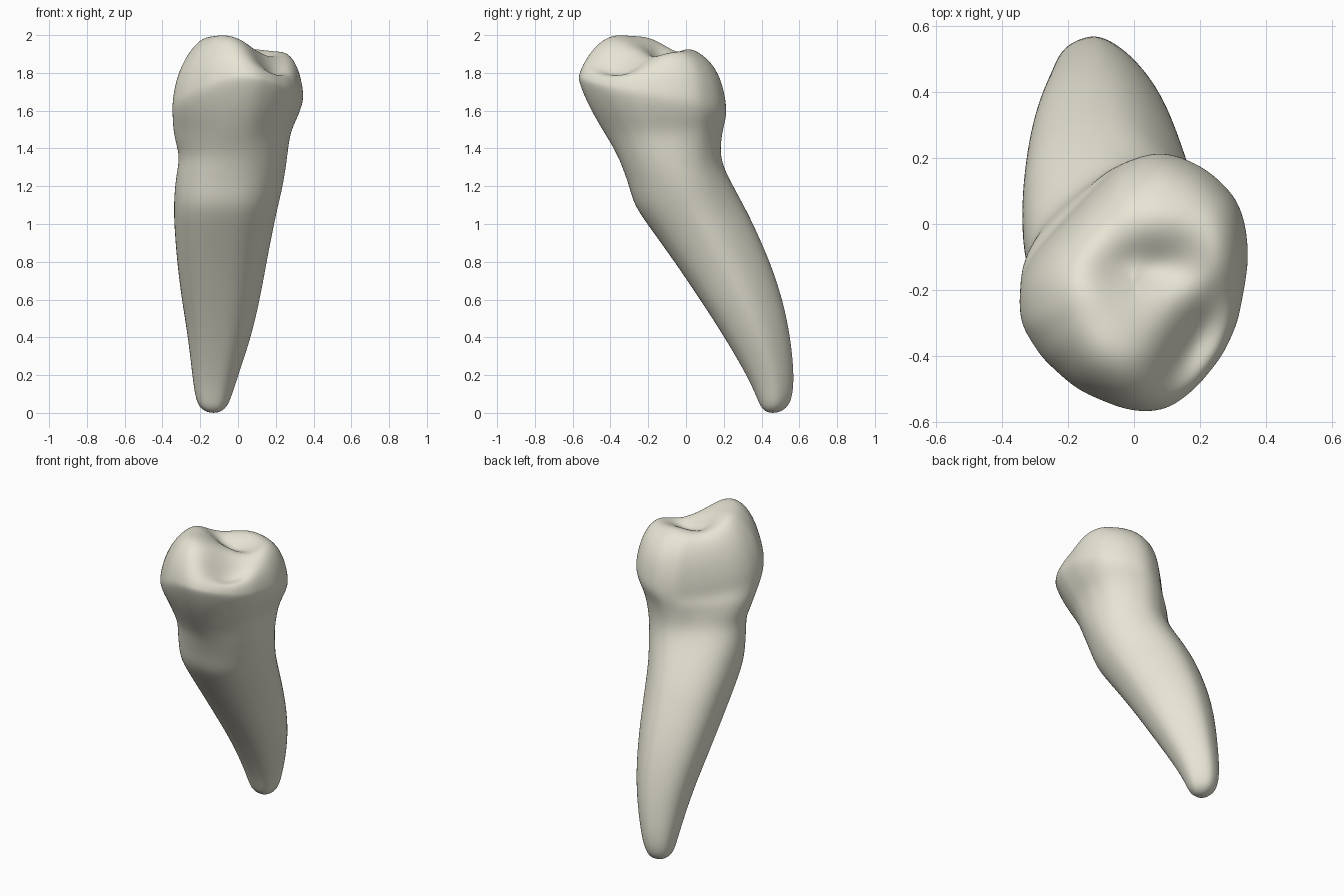
import bpy, bmesh, math

if "Cube" in bpy.data.objects:
    bpy.data.objects.remove(bpy.data.objects["Cube"])

SEG = 40
# Crown outline seen from above, counter-clockwise
CROWN = [(0.345, -0.1), (0.335, 0.0), (0.3, 0.09), (0.2, 0.175), (0.09, 0.215), (0.03, 0.205),
         (-0.05, 0.17), (-0.15, 0.07), (-0.28, -0.07), (-0.32, -0.13), (-0.345, -0.2),
         (-0.34, -0.3), (-0.28, -0.4), (-0.17, -0.5), (-0.05, -0.55), (0.03, -0.57),
         (0.12, -0.55), (0.2, -0.48), (0.27, -0.39), (0.31, -0.3), (0.33, -0.2)]
CX, CY, RX, RY = 0.0, -0.18, 0.345, 0.393
GROW = 1.018  # makes up for the smoothing

# Sections: z, xmin, xmax, ymin, ymax, blend from round root to crown outline
RINGS = [
    (0.004, -0.165, -0.095, 0.425, 0.495, 0),
    (0.03, -0.207, -0.058, 0.395, 0.54, 0),
    (0.09, -0.227, -0.033, 0.372, 0.565, 0),
    (0.2, -0.242, 0.002, 0.322, 0.573, 0),
    (0.4, -0.264, 0.07, 0.205, 0.555, 0),
    (0.6, -0.298, 0.117, 0.075, 0.513, 0),
    (0.8, -0.323, 0.153, -0.06, 0.447, 0),
    (1.0, -0.338, 0.192, -0.205, 0.357, 0),
    (1.1, -0.34, 0.215, -0.275, 0.307, 0.05),
    (1.2, -0.335, 0.24, -0.302, 0.254, 0.18),
    (1.29, -0.322, 0.256, -0.335, 0.209, 0.38),
    (1.36, -0.312, 0.266, -0.365, 0.19, 0.6),
    (1.43, -0.332, 0.274, -0.405, 0.19, 0.8),
    (1.5, -0.346, 0.287, -0.45, 0.2, 0.95)]


def crown_unit(a):
    """Normalised crown outline along direction a."""
    d = (math.cos(a), math.sin(a))
    pts = [((x - CX) / RX, (y - CY) / RY) for x, y in CROWN]
    for p, q in zip(pts, pts[1:] + pts[:1]):
        ex, ey = q[0] - p[0], q[1] - p[1]
        den = d[0] * ey - d[1] * ex
        r = (p[0] * ey - p[1] * ex) / den
        s = (p[0] * d[1] - p[1] * d[0]) / den
        if r > 0 and -1e-6 <= s <= 1 + 1e-6:
            return d[0] * r, d[1] * r
    return d


def bump(x, y, cx, cy, sx, sy, rot=0):
    c, s = math.cos(rot), math.sin(rot)
    u, v = (x - cx) * c + (y - cy) * s, (y - cy) * c - (x - cx) * s
    return math.exp(-(u / sx) ** 2 - (v / sy) ** 2)


def biting_height(x, y):
    """Chewing surface: tall cusp with left ridge, right and back rims, two hollows."""
    return (1.9 + 0.105 * bump(x, y, -0.08, -0.4, 0.19, 0.2)
            + 0.065 * bump(x, y, -0.17, -0.17, 0.12, 0.14)
            + 0.03 * bump(x, y, 0.27, -0.08, 0.08, 0.13)
            + 0.03 * bump(x, y, 0.08, 0.02, 0.15, 0.08)
            - 0.12 * bump(x, y, 0.19, -0.37, 0.18, 0.08, math.radians(60))
            - 0.05 * bump(x, y, 0.04, -0.13, 0.15, 0.065))


def rim_height(a):
    """Height of the widest crown line: high in front, low behind and left."""
    c, s = math.cos(a), math.sin(a)
    return 1.64 + 0.03 * c - 0.06 * s + 0.06 * max(0, -s) ** 4


angles = [2 * math.pi * i / SEG for i in range(SEG)]
shape = [crown_unit(a) for a in angles]
bm = bmesh.new()
loops = []

# Root and neck sections, fuller towards the front left
for z, x0, x1, y0, y1, w in RINGS:
    ring = []
    for a, (ux, uy) in zip(angles, shape):
        c, s = math.cos(a), math.sin(a)
        n = 2.1 - 0.5 * math.cos(a - math.pi / 4)
        k = (abs(c) ** n + abs(s) ** n) ** (-1 / n)
        px, py = c * k * (1 - w) + ux * w, s * k * (1 - w) + uy * w
        ring.append(bm.verts.new(((x0 + x1) / 2 + px * (x1 - x0) / 2,
                                  (y0 + y1) / 2 + py * (y1 - y0) / 2, z)))
    loops.append(ring)

# Crown side: from the neck up to the widest line
neck = [v.co.copy() for v in loops[-1]]
for t in (0.5, 1.0):
    ring = []
    for a, (ux, uy), n in zip(angles, shape, neck):
        e = 1 - (1 - t) ** 1.3
        ring.append(bm.verts.new((n.x + (CX + ux * RX * GROW - n.x) * e,
                                  n.y + (CY + uy * RY * GROW - n.y) * e,
                                  n.z + (rim_height(a) - n.z) * t)))
    loops.append(ring)

# Crown top: rolled edge running into the chewing surface, squarer on the right
for t in (0.99, 0.96, 0.91, 0.84, 0.76, 0.68, 0.6, 0.52, 0.42, 0.32, 0.22, 0.12):
    ring = []
    for a, (ux, uy) in zip(angles, shape):
        p = 5.2 + 2.3 * max(0, math.cos(a))
        f = (1 - t ** p) ** 0.6
        x, y = CX + ux * RX * t * GROW, CY + uy * RY * t * GROW
        b = rim_height(a)
        ring.append(bm.verts.new((x, y, b + (biting_height(x, y) - b) * f)))
    loops.append(ring)

# Skin the sections and close both ends
for lo, hi in zip(loops, loops[1:]):
    for i in range(SEG):
        j = (i + 1) % SEG
        bm.faces.new((lo[i], lo[j], hi[j], hi[i]))
tip = bm.verts.new((-0.13, 0.46, 0.0))
mid = bm.verts.new((CX, CY, biting_height(CX, CY)))
for i in range(SEG):
    j = (i + 1) % SEG
    bm.faces.new((tip, loops[0][j], loops[0][i]))
    bm.faces.new((mid, loops[-1][i], loops[-1][j]))

mesh = bpy.data.meshes.new("tooth")
bm.to_mesh(mesh)
bm.free()
mesh.shade_smooth()
tooth = bpy.data.objects.new("tooth", mesh)
bpy.context.collection.objects.link(tooth)
sub = tooth.modifiers.new("smooth", 'SUBSURF')
sub.levels = sub.render_levels = 2

# Ivory colour
ivory = bpy.data.materials.new("ivory")
ivory.diffuse_color = (0.8, 0.78, 0.66, 1)
ivory.use_nodes = True
ivory.node_tree.nodes["Principled BSDF"].inputs["Base Color"].default_value = ivory.diffuse_color
mesh.materials.append(ivory)
